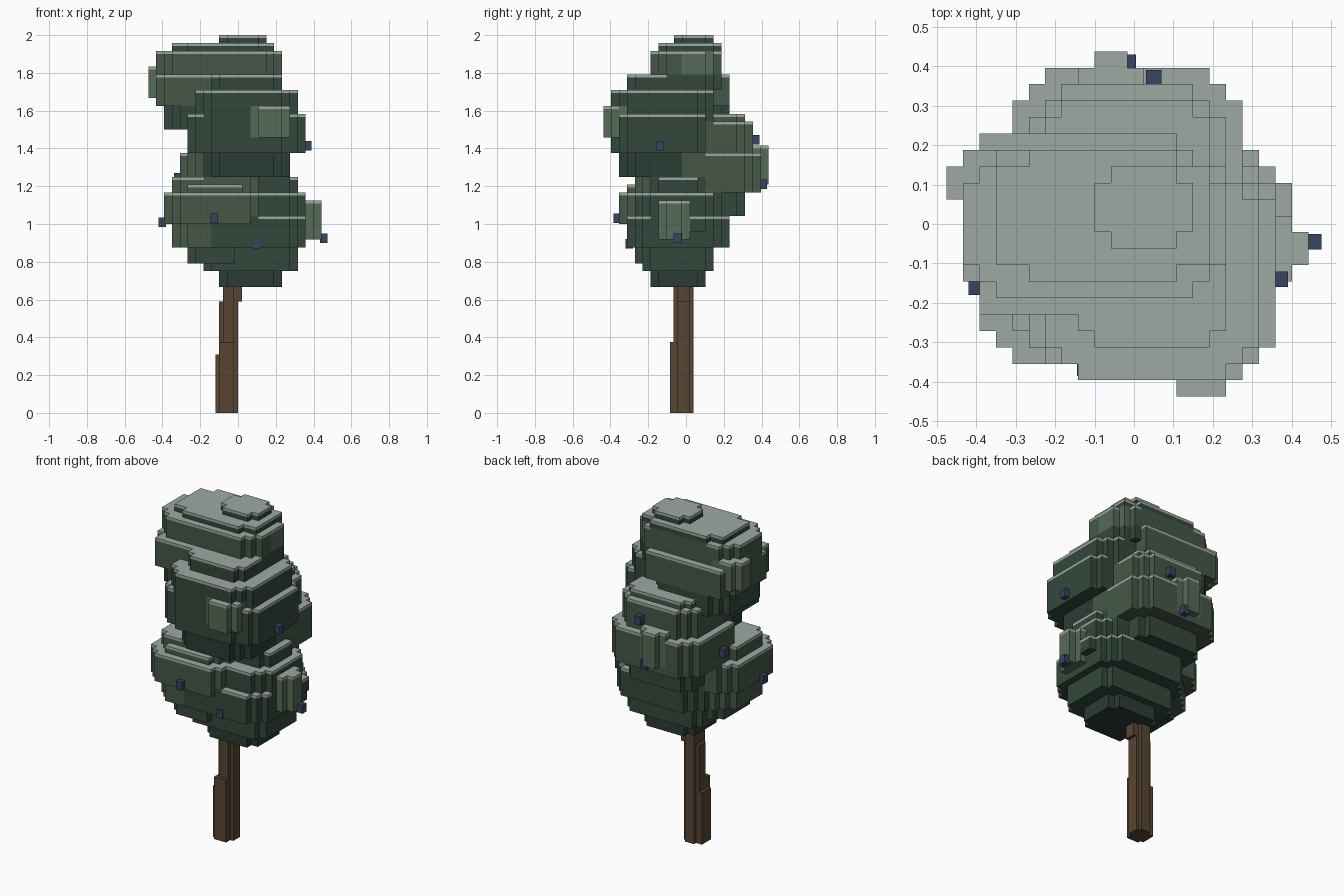
import bpy, bmesh

if "Cube" in bpy.data.objects:
    bpy.data.objects.remove(bpy.data.objects["Cube"])

V = 1 / 24                      # leaf voxel size
OX, OY = -0.475, -0.4375        # voxel grid origin
CAP = 0.016                     # thickness of the pale top rim


def material(name, rgb):
    m = bpy.data.materials.new(name)
    m.diffuse_color = (*[(c / 255) ** 2.2 for c in rgb], 1)
    m.use_nodes = True
    m.node_tree.nodes["Principled BSDF"].inputs["Base Color"].default_value = m.diffuse_color
    return m


DARK = material("leaf_dark", (46, 62, 54))
MID = material("leaf_mid", (54, 74, 62))
LIGHT = material("leaf_light", (70, 88, 72))
PALE = material("leaf_pale", (86, 106, 88))
TOP = material("leaf_top", (156, 167, 160))
BARK = material("bark", (88, 70, 54))
BLUE = material("berry_blue", (56, 70, 98))
LEAF_MATS = [DARK, MID, LIGHT, PALE, TOP]
cells = {}                      # (i, j, k) -> (part, material index)


def clump(part, tone, cx, cy, k, layers):
    """Stack rounded voxel slabs (height, x radius, y radius); the lowest is darker."""
    for n, (h, rx, ry) in enumerate(layers):
        for i in range(23):
            for j in range(21):
                u, w = abs(i + .5 - cx) / rx, abs(j + .5 - cy) / ry
                if max(u, w) < 1 and u ** 2.9 + w ** 2.9 < 1.1:
                    for z in range(k, k + h):
                        cells.setdefault((i, j, z), (part, tone if n else tone // 2))
        k += h


def tuft(i, j, dx, dy, k, wide, high):
    """Pale block whose narrower nose points along (dx, dy)."""
    for depth in range(4):
        grow = min(depth, 1)
        for s in range(-grow, wide + grow):
            for z in range(k, k + high):
                cells[i - dx * depth + s * abs(dy), j - dy * depth + s * abs(dx), z] = (
                    "leaf_tufts", 3)


# Leaf clumps, in voxel units
clump("lower_right_leaves", 1, 13, 9.5, 16,
      [(2, 4, 3.5), (3, 6, 5), (4, 7, 6.5), (3, 7, 5.5), (2, 6, 3.5)])
clump("lower_right_ledge", 2, 17, 10, 23, [(2, 4.3, 4.3)])
clump("lower_left_leaves", 2, 8.5, 8, 19,
      [(2, 3.5, 4), (3, 5.5, 5), (4, 6.5, 6), (1, 5.5, 5), (1, 5.5, 4)])
clump("back_leaves", 2, 11, 14, 25,
      [(3, 5, 4), (5, 7, 6), (4, 6, 5), (1, 5, 4)])
clump("middle_right_leaves", 1, 12.5, 7.5, 30,
      [(3, 5.5, 5.5), (5, 7.5, 6.5), (3, 6.5, 6.5), (2, 4.5, 4.5)])
clump("top_lower_leaves", 2, 8, 10.5, 36, [(3, 6, 5.5), (4, 7, 6)])
clump("top_upper_leaves", 2, 9, 10.5, 41, [(2, 8, 4.5), (3, 8, 4.5)])
clump("top_plate_leaves", 2, 9.5, 11, 46, [(1, 6.5, 4)])
clump("crown_leaves", 2, 12, 11.5, 47, [(1, 3, 2.5)])

# Pale tufts on the sides
tuft(14, 0, 0, -1, 35, 3, 4)
tuft(21, 8, 1, 0, 22, 2, 5)
tuft(0, 12, -1, 0, 40, 2, 4)
tuft(9, 20, 0, 1, 29, 2, 5)
tuft(16, 10, 1, 0, 43, 3, 3)


def add_object(name, bm, mats):
    me = bpy.data.meshes.new(name)
    bm.to_mesh(me)
    bm.free()
    for m in mats:
        me.materials.append(m)
    bpy.context.collection.objects.link(bpy.data.objects.new(name, me))


def build_leaves(part):
    """Exposed voxel faces of one clump, with a pale top and rim."""
    bm = bmesh.new()
    sq = [(0, 0), (1, 0), (1, 1), (0, 1)]
    for (i, j, k), (owner, mat) in cells.items():
        if owner != part:
            continue

        def at(d, s):
            return bm.verts.new((OX + (i + d[0]) * V, OY + (j + d[1]) * V, (k + s) * V))

        def face(verts, m):
            bm.faces.new(verts).material_index = m

        open_top = (i, j, k + 1) not in cells
        if open_top:
            face([at(d, 1) for d in sq], 4)
        if (i, j, k - 1) not in cells:
            face([at(d, 0) for d in reversed(sq)], mat)
        split = 1 - CAP / V if open_top else 1
        for n, (di, dj) in enumerate([(0, -1), (1, 0), (0, 1), (-1, 0)]):
            if (i + di, j + dj, k) in cells:
                continue
            a, b = sq[n], sq[(n + 1) % 4]
            face([at(a, 0), at(b, 0), at(b, split), at(a, split)], mat)
            if open_top:
                face([at(a, split), at(b, split), at(b, 1), at(a, 1)], 4)
    bmesh.ops.remove_doubles(bm, verts=bm.verts, dist=1e-5)
    bmesh.ops.dissolve_limit(bm, angle_limit=0.01, verts=bm.verts, edges=bm.edges,
                             delimit={'MATERIAL'})
    add_object(part, bm, LEAF_MATS)


for part in sorted({c[0] for c in cells.values()}):
    build_leaves(part)


def box(bm, x0, x1, y0, y1, z0, z1):
    for v in bmesh.ops.create_cube(bm, size=1)["verts"]:
        v.co = (x1 if v.co.x > 0 else x0, y1 if v.co.y > 0 else y0, z1 if v.co.z > 0 else z0)


# Trunk: overlapping boxes that step as it leans
bm = bmesh.new()
box(bm, -.10, 0, -.045, .02, 0, .59)
box(bm, -.08, -.02, -.065, .04, 0, .69)
box(bm, -.12, -.04, -.065, .02, 0, .31)
box(bm, -.10, -.02, -.085, 0, 0, .375)
box(bm, -.06, .02, -.045, .02, .59, .69)
add_object("trunk", bm, [BARK])

# Berries
bm = bmesh.new()
R = .02
for x, y, z in [(.455, -.045, .925), (.37, -.14, 1.415), (.25, .035, 1.665), (.05, .37, 1.445),
                (-.16, -.325, 1.635), (-.015, .41, 1.21), (-.125, -.365, 1.03),
                (.10, -.3, .895), (-.40, -.16, 1.01), (-.32, .10, 1.245)]:
    box(bm, x - R, x + R, y - R, y + R, z - .025, z + .025)
add_object("berries", bm, [BLUE])
